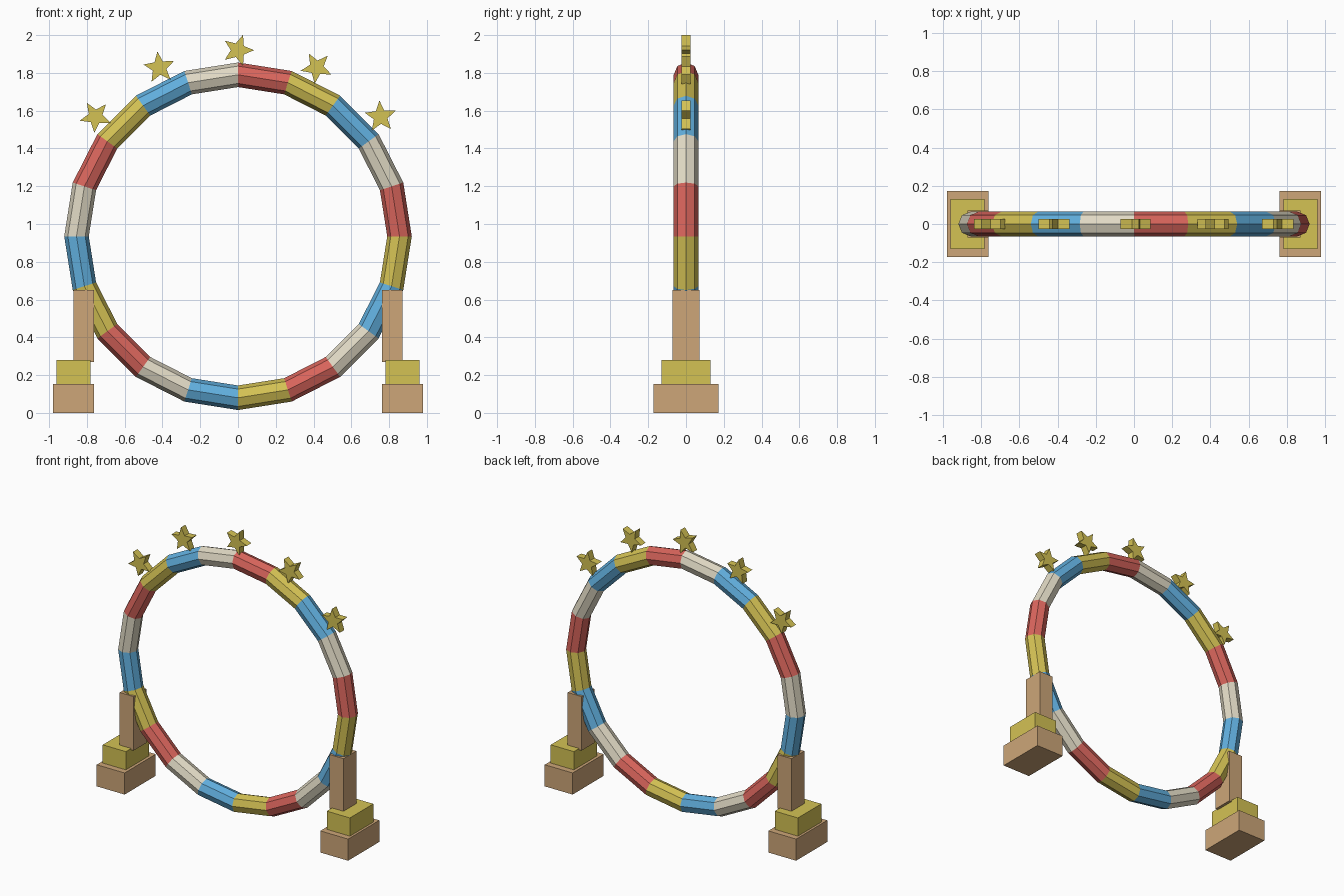
import bpy
import bmesh
from math import sin, cos, pi, radians
from mathutils import Vector

cube = bpy.data.objects.get("Cube")
if cube:
    bpy.data.objects.remove(cube, do_unlink=True)


def material(name, rgb):
    # sRGB bytes to linear
    lin = [((c / 255 + 0.055) / 1.055) ** 2.4 for c in rgb]
    m = bpy.data.materials.new(name)
    m.use_nodes = True
    m.diffuse_color = (*lin, 1)
    m.node_tree.nodes["Principled BSDF"].inputs["Base Color"].default_value = (*lin, 1)
    return m


red = material("red", (217, 101, 92))
yellow = material("yellow", (212, 194, 84))
blue = material("blue", (97, 175, 222))
cream = material("cream", (224, 217, 196))
wood = material("wood", (205, 166, 120))


def finish(name, bm, mats):
    bmesh.ops.recalc_face_normals(bm, faces=bm.faces)
    mesh = bpy.data.meshes.new(name)
    bm.to_mesh(mesh)
    bm.free()
    for m in mats:
        mesh.materials.append(m)
    obj = bpy.data.objects.new(name, mesh)
    bpy.context.collection.objects.link(obj)
    return obj


def box(name, x, z0, z1, width, depth, mat):
    bm = bmesh.new()
    bmesh.ops.create_cube(bm, size=1)
    bmesh.ops.scale(bm, vec=(width, depth, z1 - z0), verts=bm.verts)
    bmesh.ops.translate(bm, vec=(x, 0, (z0 + z1) / 2), verts=bm.verts)
    return finish(name, bm, [mat])


# Ring: octagonal tube in twenty straight lengths, colours cycling clockwise
CENTRE_Z, MAJOR, MINOR = 0.935, 0.855, 0.065
SEGMENTS, SIDES = 20, 8
bm = bmesh.new()
loops = []
for i in range(SEGMENTS):
    a = 2 * pi * i / SEGMENTS
    loop = []
    for j in range(SIDES):
        b = 2 * pi * j / SIDES
        r = MAJOR + MINOR * cos(b)
        loop.append(bm.verts.new((r * sin(a), MINOR * sin(b), CENTRE_Z + r * cos(a))))
    loops.append(loop)
for i in range(SEGMENTS):
    here, after = loops[i], loops[(i + 1) % SEGMENTS]
    for j in range(SIDES):
        k = (j + 1) % SIDES
        face = bm.faces.new((here[j], after[j], after[k], here[k]))
        face.material_index = i % 4
finish("hoop", bm, [red, yellow, blue, cream])


# Stars: extruded five-point profiles, turned to follow the ring
def star(name, angle):
    bm = bmesh.new()
    centre = Vector((0.985 * sin(angle), 0, CENTRE_Z + 0.985 * cos(angle)))
    verts = []
    for i in range(10):
        r = 0.038 if i % 2 else 0.086
        t = pi * i / 5 - angle
        verts.append(bm.verts.new(centre + Vector((r * cos(t), -0.025, r * sin(t)))))
    face = bm.faces.new(verts)
    out = bmesh.ops.extrude_face_region(bm, geom=[face])
    moved = [g for g in out["geom"] if isinstance(g, bmesh.types.BMVert)]
    bmesh.ops.translate(bm, vec=(0, 0.05, 0), verts=moved)
    finish(name, bm, [yellow])


for n in range(5):
    star(f"star_{n + 1}", radians(25 * (n - 2)))

# Stepped stands and posts on both sides
for side, s in (("left", 1), ("right", -1)):
    box(f"{side}_base", s * 0.87, 0, 0.152, 0.217, 0.346, wood)
    box(f"{side}_step", s * 0.872, 0.152, 0.28, 0.18, 0.26, yellow)
    box(f"{side}_post", s * 0.817, 0.27, 0.65, 0.108, 0.142, wood)
